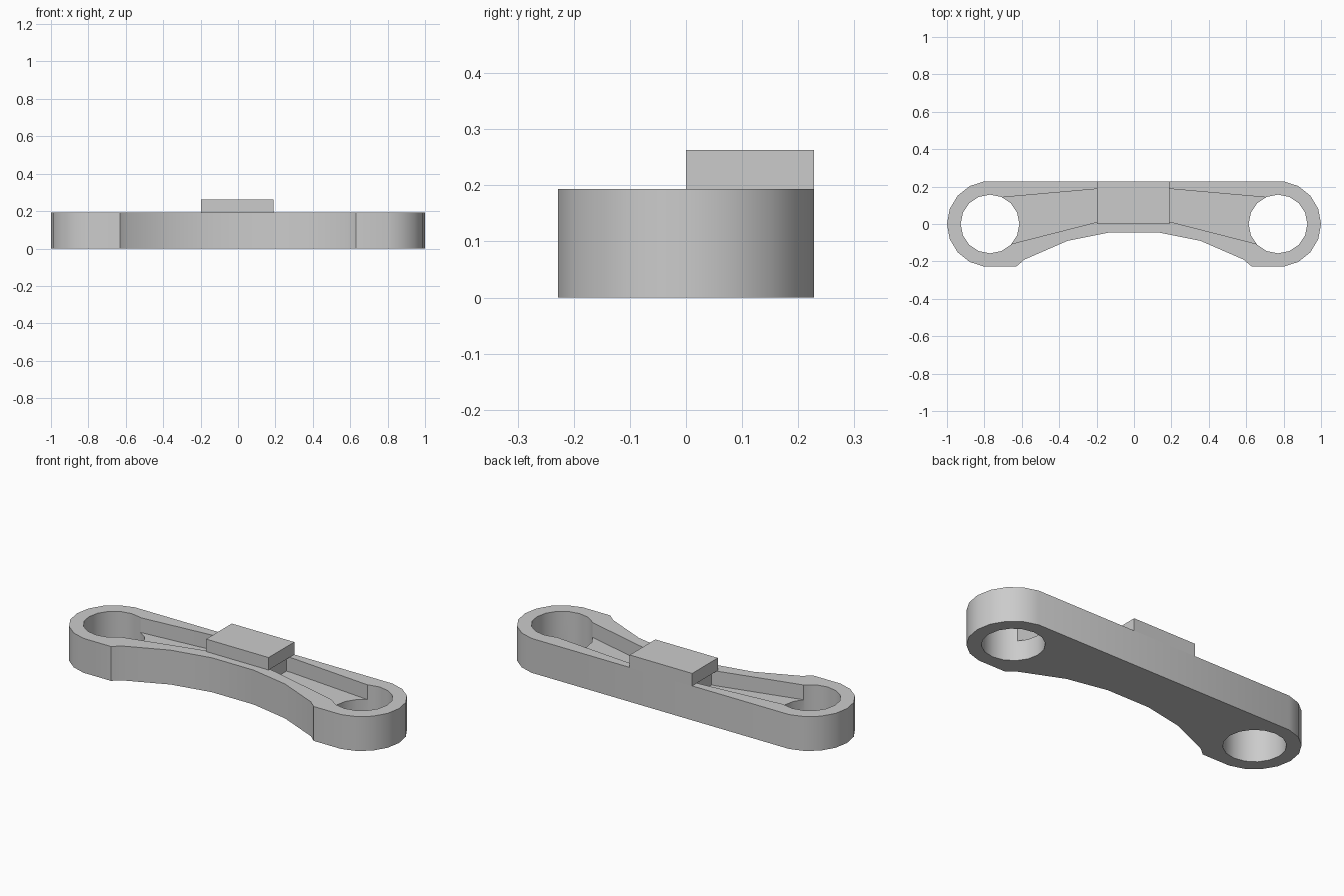
import bpy, bmesh, math

if "Cube" in bpy.data.objects:
    bpy.data.objects.remove(bpy.data.objects["Cube"], do_unlink=True)

HEIGHT = 0.193
FLOOR = 0.11
EYE_X = 0.77

grey = bpy.data.materials.new("plain grey")
grey.use_nodes = True
colour = (0.6, 0.6, 0.6, 1)
grey.diffuse_color = colour
grey.node_tree.nodes["Principled BSDF"].inputs["Base Color"].default_value = colour


def prism(name, points, low, high):
    """Extrude a flat outline between two heights."""
    mesh = bpy.data.meshes.new(name)
    bm = bmesh.new()
    face = bm.faces.new([bm.verts.new((x, y, low)) for x, y in points])
    top = bmesh.ops.extrude_face_region(bm, geom=[face])["geom"]
    verts = [v for v in top if isinstance(v, bmesh.types.BMVert)]
    bmesh.ops.translate(bm, verts=verts, vec=(0, 0, high - low))
    bmesh.ops.recalc_face_normals(bm, faces=bm.faces)
    bm.to_mesh(mesh)
    bm.free()
    mesh.materials.append(grey)
    obj = bpy.data.objects.new(name, mesh)
    bpy.context.collection.objects.link(obj)
    return obj


def arc(cx, radius, start, end, count):
    step = (end - start) / (count - 1)
    angles = [math.radians(start + i * step) for i in range(count)]
    return [(cx + radius * math.cos(a), radius * math.sin(a)) for a in angles]


def cut(target, cutter):
    cutter.hide_render = True
    mod = target.modifiers.new("cut", 'BOOLEAN')
    mod.operation = 'DIFFERENCE'
    mod.solver = 'EXACT'
    mod.object = cutter
    bpy.context.view_layer.objects.active = target
    bpy.ops.object.modifier_apply(modifier=mod.name)
    bpy.data.objects.remove(cutter, do_unlink=True)


# Link body: rounded ends, straight back, arched front
half = [(0.13, -0.045), (0.355, -0.09), (0.585, -0.19), (0.63, -0.228)]
half += arc(EYE_X, 0.23, -82.5, 82.5, 9)
outline = half + [(-x, y) for x, y in reversed(half)]
body = prism("link_body", outline, 0, HEIGHT)

# Pin holes and tapering pockets on both sides
for side in (1, -1):
    hole = arc(side * EYE_X, 0.157, 0, 337.5, 16)
    cut(body, prism("hole_cutter", hole, -0.1, 0.4))
    pocket = [(0.17, 0.015), (0.2, 0.01), (0.67, -0.11), (0.77, -0.1),
              (0.77, 0.13), (0.71, 0.142), (0.2, 0.187), (0.17, 0.187)]
    cut(body, prism("pocket_cutter", [(side * x, y) for x, y in pocket], FLOOR, 0.4))

# Raised block bridging the pockets
block = prism("raised_block", [(-0.198, 0), (0.19, 0), (0.19, 0.228), (-0.198, 0.228)],
              HEIGHT, 0.263)

# Smooth the rounded sides, keep the corners crisp
bpy.ops.object.select_all(action='DESELECT')
for obj in (body, block):
    obj.select_set(True)
bpy.context.view_layer.objects.active = body
bpy.ops.object.shade_smooth_by_angle(angle=math.radians(30))
